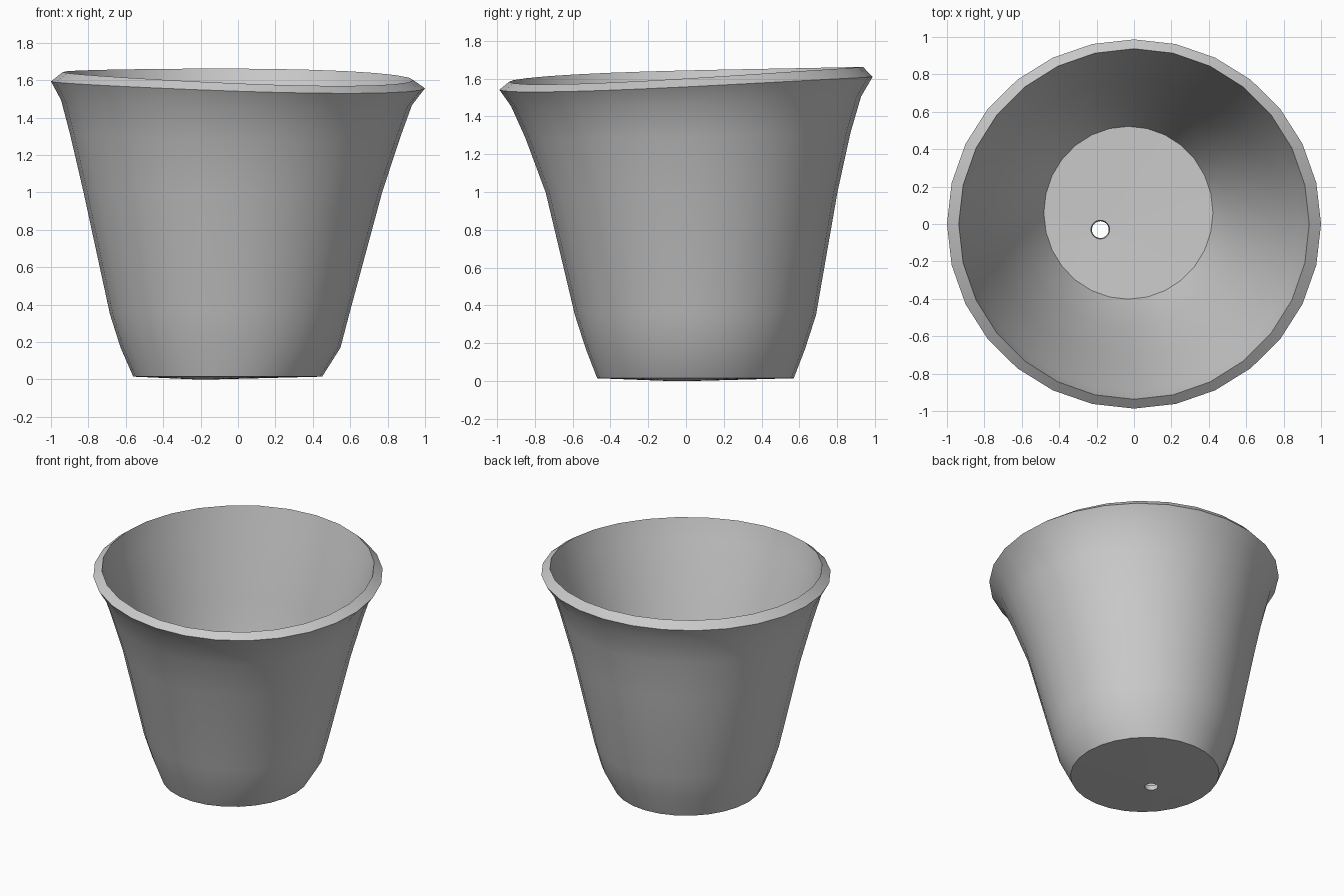
import bpy, bmesh, math

if "Cube" in bpy.data.objects:
    bpy.data.objects.remove(bpy.data.objects["Cube"])

SIDES = 28

# Closed profile loop of slightly off-centre rings: z, centre x, centre y, radius x, radius y
rings = [
    # drain hole lower edge, underside edge
    (0.000, -0.18, -0.03, 0.045, 0.045),
    (0.015, -0.055, 0.05, 0.505, 0.52),
    # outer wall
    (0.17, -0.040, 0.05, 0.588, 0.58),
    (0.35, -0.045, 0.05, 0.640, 0.638),
    (1.00, -0.028, 0.03, 0.798, 0.772),
    (1.30, -0.015, 0.01, 0.882, 0.860),
    (1.48, -0.008, 0.00, 0.938, 0.926),
    # lip: widest edge, then bevel up to the mouth
    (1.575, 0.0, 0.00, 1.0, 0.987),
    (1.622, 0.0, 0.00, 0.937, 0.937),
    # inner wall
    (1.46, -0.008, 0.00, 0.900, 0.893),
    (1.00, -0.028, 0.03, 0.765, 0.740),
    (0.35, -0.045, 0.05, 0.600, 0.598),
    # inner floor edge, drain hole upper edge
    (0.05, -0.03, 0.06, 0.452, 0.462),
    (0.04, -0.18, -0.03, 0.05, 0.05),
]

bm = bmesh.new()
loops = []
for z, cx, cy, rx, ry in rings:
    loop = []
    warp = (z / 1.6) ** 5          # the rim is bent, the base is level
    for i in range(SIDES):
        a = 2 * math.pi * i / SIDES
        dz = -0.02 * math.cos(a) + 0.037 * math.sin(a) + 0.008 * math.sin(2 * a)
        loop.append(bm.verts.new((cx + rx * math.cos(a),
                                  cy + ry * math.sin(a),
                                  z + warp * dz)))
    loops.append(loop)

# Skin neighbouring rings, closing the profile through the drain hole
for k, low in enumerate(loops):
    high = loops[(k + 1) % len(loops)]
    for i in range(SIDES):
        j = (i + 1) % SIDES
        bm.faces.new((low[i], low[j], high[j], high[i]))
bmesh.ops.recalc_face_normals(bm, faces=bm.faces)

mesh = bpy.data.meshes.new("flower_pot")
bm.to_mesh(mesh)
bm.free()
pot = bpy.data.objects.new("flower_pot", mesh)
bpy.context.collection.objects.link(pot)

# Plain grey clay
mat = bpy.data.materials.new("light_grey")
mat.diffuse_color = (0.6, 0.6, 0.6, 1)
mat.use_nodes = True
mat.node_tree.nodes["Principled BSDF"].inputs["Base Color"].default_value = mat.diffuse_color
mesh.materials.append(mat)

bpy.context.view_layer.objects.active = pot
pot.select_set(True)
bpy.ops.object.shade_smooth_by_angle(angle=math.radians(32))
